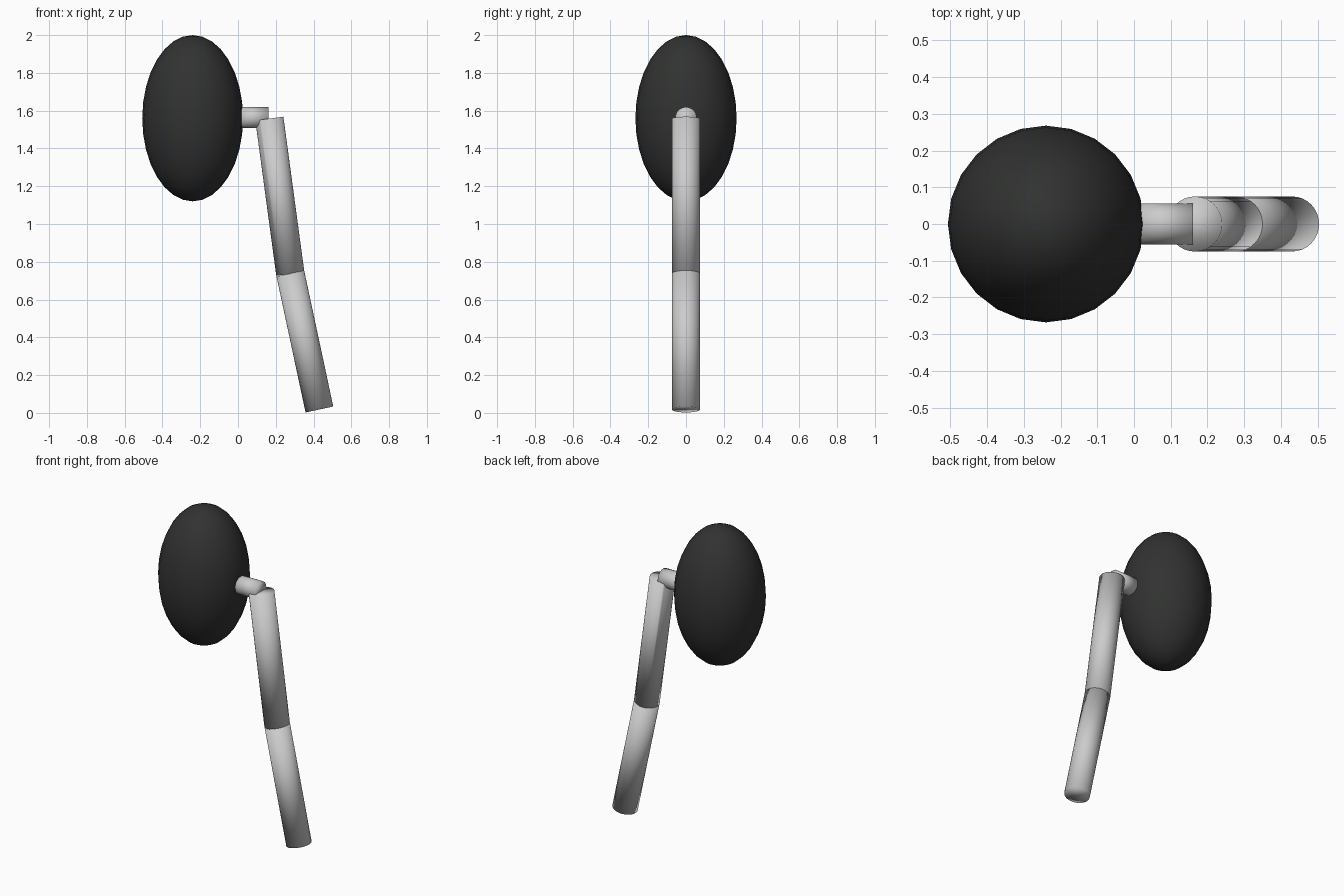
import bpy, bmesh
from math import pi
from mathutils import Vector, Matrix

if "Cube" in bpy.data.objects:
    bpy.data.objects.remove(bpy.data.objects["Cube"])


def finish(name, bm, mat=None):
    bmesh.ops.recalc_face_normals(bm, faces=bm.faces)
    mesh = bpy.data.meshes.new(name)
    bm.to_mesh(mesh)
    bm.free()
    mesh.shade_smooth()
    if mat:
        mesh.materials.append(mat)
    ob = bpy.data.objects.new(name, mesh)
    bpy.context.collection.objects.link(ob)
    return ob


def rod(name, start, end, radius, cut=None):
    """Capped cylinder between two points, optionally trimmed by a plane."""
    a, b = Vector(start), Vector(end)
    axis = b - a
    bm = bmesh.new()
    rot = axis.to_track_quat('Z', 'Y').to_matrix().to_4x4()
    bmesh.ops.create_cone(bm, cap_ends=True, segments=32, radius1=radius,
                          radius2=radius, depth=axis.length,
                          matrix=Matrix.Translation((a + b) / 2) @ rot)
    if cut:
        geom = bm.verts[:] + bm.edges[:] + bm.faces[:]
        res = bmesh.ops.bisect_plane(bm, geom=geom, plane_co=cut[0],
                                     plane_no=cut[1], clear_outer=True)
        rim = [e for e in res['geom_cut'] if isinstance(e, bmesh.types.BMEdge)]
        bmesh.ops.edgeloop_fill(bm, edges=rim)
    return finish(name, bm)


dark = bpy.data.materials.new("dark_grey")
dark.diffuse_color = (0.03, 0.032, 0.03, 1)
dark.use_nodes = True
dark.node_tree.nodes["Principled BSDF"].inputs["Base Color"].default_value = dark.diffuse_color

# Tall egg-shaped body
bm = bmesh.new()
bmesh.ops.create_uvsphere(
    bm, u_segments=24, v_segments=16, radius=1,
    matrix=Matrix.Translation((-0.24, 0, 1.56)) @ Matrix.Diagonal((0.267, 0.268, 0.44, 1)))
finish("body", bm, dark)

# Short horizontal shoulder peg
rod("shoulder_peg", (0.0, 0, 1.563), (0.161, 0, 1.563), 0.056)

# Upper arm, inner top corner trimmed under the peg
rod("upper_arm", (0.166, 0, 1.558), (0.277, 0, 0.736), 0.075,
    cut=((0.098, 0, 1.513), (-0.89, 0, 0.455)))

# Forearm, leaning further out
rod("forearm", (0.277, 0, 0.738), (0.431, 0, 0.018), 0.075)
